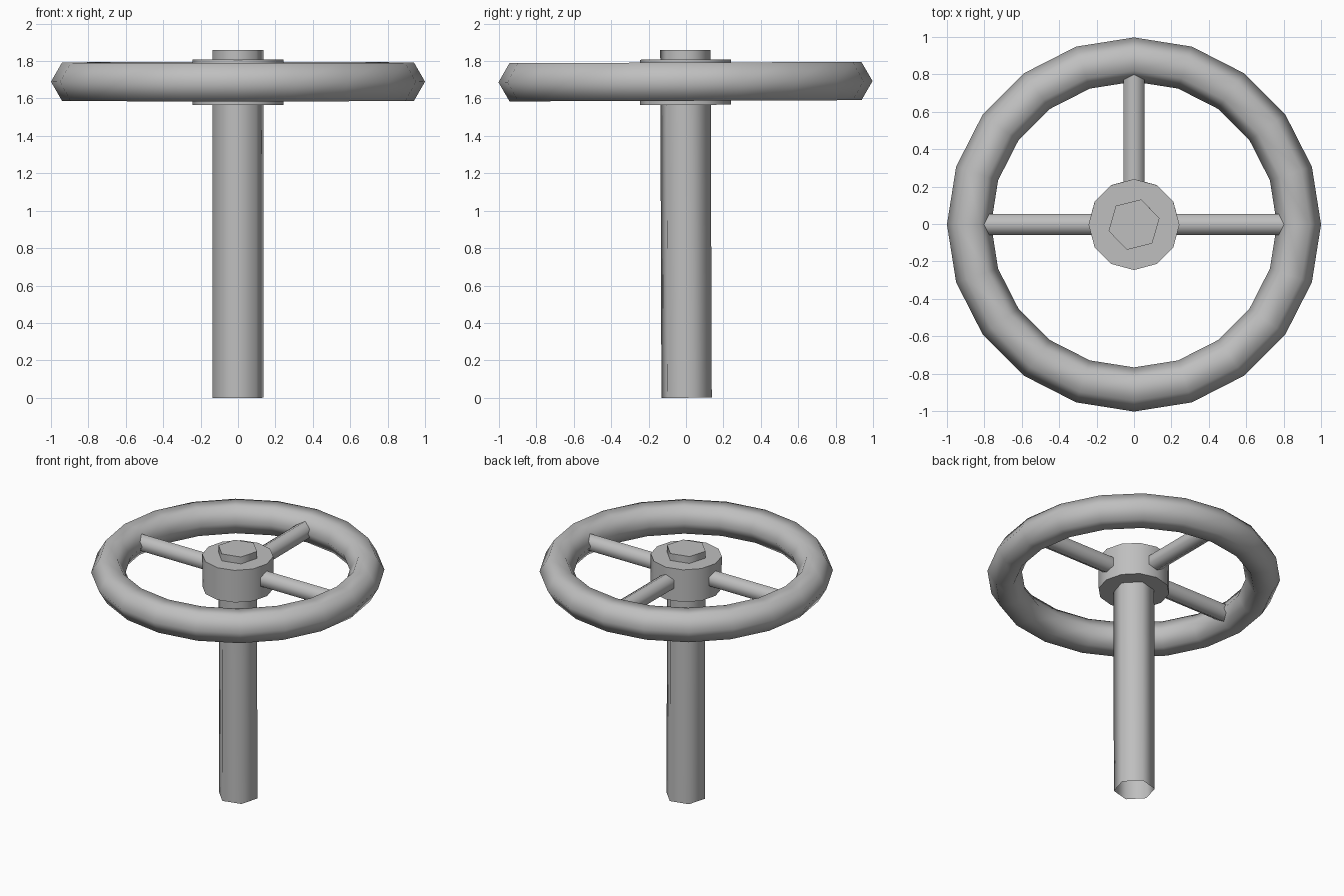
import bpy, bmesh
from math import radians, cos, sin, pi
from mathutils import Matrix, Vector

cube = bpy.data.objects.get("Cube")
if cube:
    bpy.data.objects.remove(cube)

# Single grey metal
metal = bpy.data.materials.new("grey_metal")
metal.use_nodes = True
metal.diffuse_color = (0.52, 0.52, 0.52, 1)
metal.node_tree.nodes["Principled BSDF"].inputs["Base Color"].default_value = (0.52, 0.52, 0.52, 1)

WHEEL_Z = 1.69
PIVOT = Vector((0, 0, 0.93))
# The whole wheel leans very slightly
LEAN = (Matrix.Translation(PIVOT) @ Matrix.Rotation(radians(0.2), 4, 'X')
        @ Matrix.Translation(-PIVOT))


def finish(bm, name):
    bm.transform(LEAN)
    bmesh.ops.recalc_face_normals(bm, faces=bm.faces)
    mesh = bpy.data.meshes.new(name)
    bm.to_mesh(mesh)
    bm.free()
    mesh.materials.append(metal)
    obj = bpy.data.objects.new(name, mesh)
    bpy.context.collection.objects.link(obj)
    bpy.ops.object.select_all(action='DESELECT')
    obj.select_set(True)
    bpy.context.view_layer.objects.active = obj
    bpy.ops.object.shade_smooth_by_angle(angle=radians(70))
    return obj


def prism(name, sides, radius, bottom, top, turn=0, place=None, open_bottom=False):
    """Upright prism with its first corner at angle `turn`, then moved by `place`."""
    bm = bmesh.new()
    rings = []
    for z in (bottom, top):
        angles = [radians(turn) + 2 * pi * i / sides for i in range(sides)]
        rings.append([bm.verts.new((radius * cos(a), radius * sin(a), z)) for a in angles])
    low, high = rings
    for i in range(sides):
        j = (i + 1) % sides
        bm.faces.new((low[i], low[j], high[j], high[i]))
    bm.faces.new(high)
    if not open_bottom:
        bm.faces.new(low[::-1])
    if place:
        bm.transform(place)
    return finish(bm, name)


def torus(name, major, minor, segments, sides):
    bm = bmesh.new()
    rings = []
    for i in range(segments):
        a = 2 * pi * i / segments
        ring = []
        for k in range(sides):
            b = 2 * pi * k / sides
            r = major + minor * cos(b)
            ring.append(bm.verts.new((r * cos(a), r * sin(a), WHEEL_Z + minor * sin(b))))
        rings.append(ring)
    for i in range(segments):
        here, after = rings[i], rings[(i + 1) % segments]
        for k in range(sides):
            n = (k + 1) % sides
            bm.faces.new((here[k], after[k], after[n], here[n]))
    return finish(bm, name)


# Hexagonal shaft, open underneath, running up through the hub
prism("shaft", 6, 0.14, 0, 1.86, turn=14, open_bottom=True)

# Twelve-sided hub
prism("hub", 12, 0.243, 1.566, 1.808)

# Rim
torus("rim", 0.882, 0.118, 20, 6)

# Three spokes: left, back and right
for name, angle in (("left_spoke", 0), ("back_spoke", 90), ("right_spoke", 180)):
    place = (Matrix.Translation((0, 0, WHEEL_Z)) @ Matrix.Rotation(radians(angle), 4, 'Z')
             @ Matrix.Rotation(radians(90), 4, 'Y'))
    prism(name, 6, 0.065, 0.12, 0.87, place=place)
